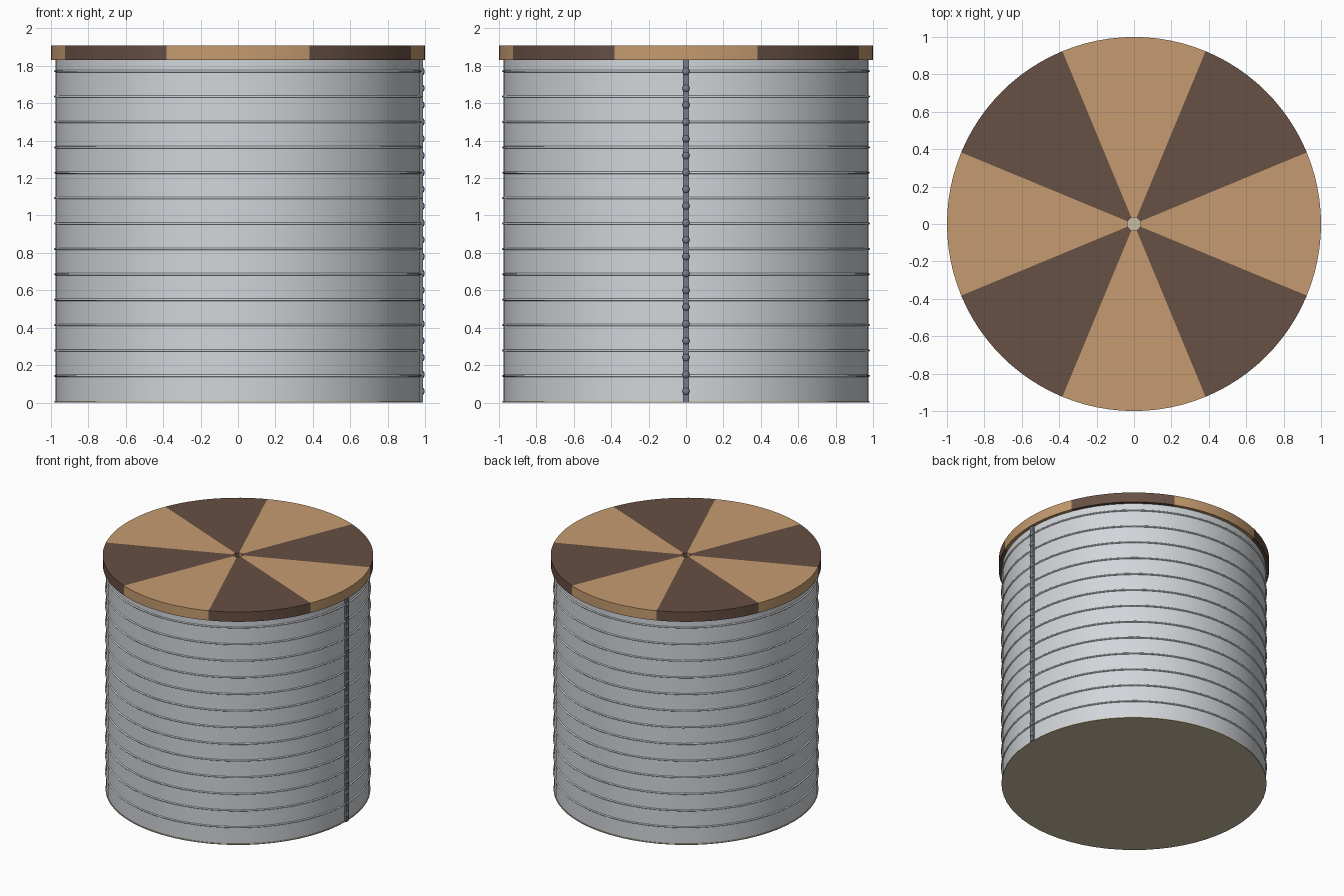
import bpy, bmesh, math
from mathutils import Matrix

cube = bpy.data.objects.get("Cube")
if cube:
    bpy.data.objects.remove(cube, do_unlink=True)

SEGMENTS = 64
WALL_R = 0.975
LID_BOTTOM, LID_TOP = 1.83, 1.91


def material(name, colour):
    mat = bpy.data.materials.new(name)
    mat.use_nodes = True
    mat.diffuse_color = (*colour, 1)
    mat.node_tree.nodes["Principled BSDF"].inputs["Base Color"].default_value = (*colour, 1)
    return mat


STEEL = material("pale steel", (0.64, 0.67, 0.70))
SEAM = material("blue grey steel", (0.18, 0.21, 0.25))
TAN = material("tan wood", (0.56, 0.33, 0.16))
BROWN = material("dark brown wood", (0.135, 0.08, 0.057))
BASE = material("cream base", (0.60, 0.52, 0.35))


def add_object(name, bm, mat, smooth=True):
    mesh = bpy.data.meshes.new(name)
    bmesh.ops.recalc_face_normals(bm, faces=bm.faces)
    for face in bm.faces:
        face.smooth = smooth
    bm.to_mesh(mesh)
    bm.free()
    mesh.materials.append(mat)
    obj = bpy.data.objects.new(name, mesh)
    bpy.context.collection.objects.link(obj)
    return obj


def sharpen(obj, angle=30):
    bpy.ops.object.select_all(action="DESELECT")
    obj.select_set(True)
    bpy.context.view_layer.objects.active = obj
    bpy.ops.object.shade_smooth_by_angle(angle=math.radians(angle))


def revolve(name, profile, mat, closed=False):
    """Spin a (radius, height) profile around the vertical axis."""
    bm = bmesh.new()
    rings = []
    for i in range(SEGMENTS):
        a = 2 * math.pi * i / SEGMENTS
        rings.append([bm.verts.new((r * math.cos(a), r * math.sin(a), z)) for r, z in profile])
    count = len(profile)
    for i in range(SEGMENTS):
        here, there = rings[i], rings[(i + 1) % SEGMENTS]
        for j in range(count if closed else count - 1):
            k = (j + 1) % count
            bm.faces.new((here[j], there[j], there[k], here[k]))
    return add_object(name, bm, mat)


# Hollow drum wall
wall = revolve("drum_wall", [(WALL_R, 0.004), (WALL_R, 0.14), (WALL_R, LID_BOTTOM),
                             (0.955, LID_BOTTOM), (0.955, 0.004)], STEEL, closed=True)
sharpen(wall)

# Evenly spaced raised hoops
for n in range(13):
    z = 0.143 + n * 0.1357
    hoop = [(WALL_R + 0.009 * math.sin(t), z + 0.006 * math.cos(t))
            for t in [math.pi * s / 4 for s in range(5)]]
    revolve(f"hoop_{n + 1}", hoop, STEEL)

# Base disc
bm = bmesh.new()
bmesh.ops.create_cone(bm, cap_ends=True, segments=SEGMENTS, radius1=0.98, radius2=0.98,
                      depth=0.008, matrix=Matrix.Translation((0, 0, 0.004)))
sharpen(add_object("base_disc", bm, BASE))


def wedge(name, middle, mat):
    """One eighth of the lid, leaving a small hole at the centre."""
    bm = bmesh.new()
    steps = 12
    half = math.radians(22.5)
    angles = [middle - half + 2 * half * s / steps for s in range(steps + 1)]
    outline = [(math.cos(a), math.sin(a)) for a in angles]
    outline += [(0.037 * math.cos(a), 0.037 * math.sin(a)) for a in (angles[-1], angles[0])]
    face = bm.faces.new([bm.verts.new((x, y, LID_BOTTOM)) for x, y in outline])
    top = bmesh.ops.extrude_face_region(bm, geom=[face])
    verts = [v for v in top["geom"] if isinstance(v, bmesh.types.BMVert)]
    bmesh.ops.translate(bm, verts=verts, vec=(0, 0, LID_TOP - LID_BOTTOM))
    sharpen(add_object(name, bm, mat))


# Lid of eight alternating wedges
for n in range(8):
    wedge(f"lid_wedge_{n + 1}", n * math.pi / 4, BROWN if n % 2 else TAN)

# Vertical seam strip on the left side
bm = bmesh.new()
bmesh.ops.create_cube(bm, size=1, matrix=Matrix.Translation((0.978, 0, LID_BOTTOM / 2))
                      @ Matrix.Diagonal((0.022, 0.034, LID_BOTTOM, 1)))
add_object("seam_strip", bm, SEAM, smooth=False)

# Rivets along the seam
bm = bmesh.new()
for n in range(20):
    place = Matrix.Translation((0.988, 0, 0.06 + n * 0.09)) @ Matrix.Diagonal((0.5, 1, 1, 1))
    bmesh.ops.create_uvsphere(bm, u_segments=12, v_segments=8, radius=0.019, matrix=place)
add_object("seam_rivets", bm, SEAM)
